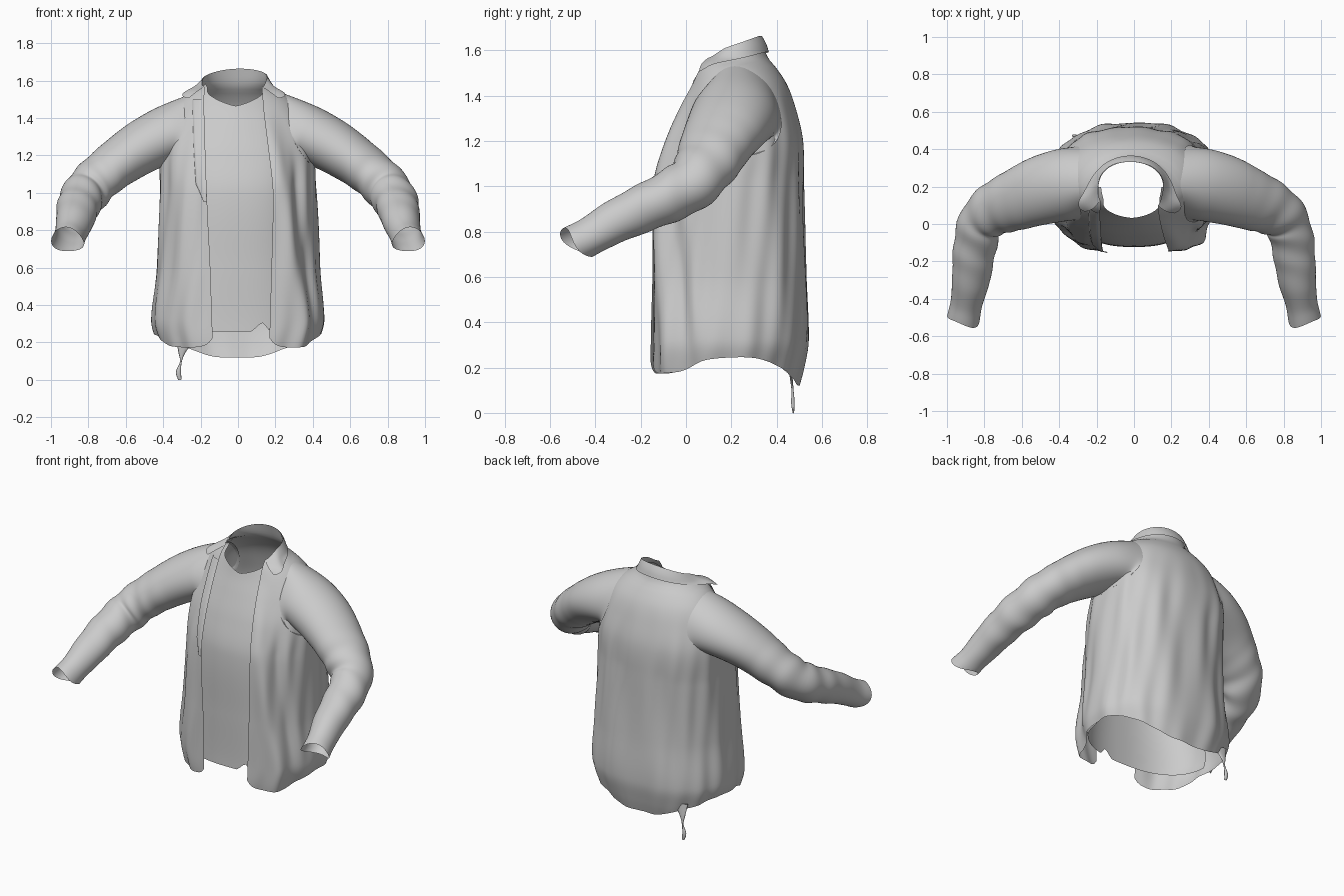
import bpy, math
from math import sin, cos, pi, exp
from mathutils import Vector

cube = bpy.data.objects.get("Cube")
if cube:
    bpy.data.objects.remove(cube, do_unlink=True)

cloth = bpy.data.materials.new("grey cloth")
cloth.use_nodes = True
GREY = (0.6, 0.6, 0.6, 1)
cloth.diffuse_color = GREY
cloth.node_tree.nodes["Principled BSDF"].inputs["Base Color"].default_value = GREY


def lerp_table(table, k):
    """Smooth interpolation of table rows by their first value."""
    if k <= table[0][0]:
        return table[0][1:]
    for i in range(len(table) - 1):
        a, b = table[i], table[i + 1]
        if k <= b[0]:
            p, n = table[max(i - 1, 0)], table[min(i + 2, len(table) - 1)]
            w, h = (k - a[0]) / (b[0] - a[0]), b[0] - a[0]
            out = []
            for j in range(1, len(a)):
                m0 = (b[j] - p[j]) / (b[0] - p[0]) * h
                m1 = (n[j] - a[j]) / (n[0] - a[0]) * h
                out.append((2 * w**3 - 3 * w * w + 1) * a[j] + (w**3 - 2 * w * w + w) * m0
                           + (3 * w * w - 2 * w**3) * b[j] + (w**3 - w * w) * m1)
            return out
    return table[-1][1:]


def sheet(name, point, cols, rows, closed=False):
    """Grid surface from a point(u, v) function."""
    n = cols if closed else cols + 1
    verts = [point(i / cols, j / rows) for j in range(rows + 1) for i in range(n)]
    faces = [(j * n + i, j * n + (i + 1) % n, (j + 1) * n + (i + 1) % n, (j + 1) * n + i)
             for j in range(rows) for i in range(cols)]
    mesh = bpy.data.meshes.new(name)
    mesh.from_pydata(verts, [], faces)
    mesh.materials.append(cloth)
    mesh.shade_smooth()
    obj = bpy.data.objects.new(name, mesh)
    bpy.context.collection.objects.link(obj)


# Body section by height: z, half width, front y, back y, squareness
BODY = [(0.1, .38, -.155, .49, 2.4), (0.2, .43, -.165, .515, 2.4), (0.32, .465, -.165, .535, 2.4),
        (0.6, .435, -.165, .53, 2.4), (1.0, .415, -.15, .525, 2.4), (1.2, .41, -.095, .515, 2.4),
        (1.35, .385, -.035, .48, 2.2), (1.45, .34, .01, .445, 2.1), (1.52, .275, .035, .40, 2),
        (1.57, .19, .05, .36, 2), (1.67, .165, .09, .33, 2)]
# Hem height by angle from the front, in degrees
HEM = [(0, .175), (55, .18), (80, .235), (110, .24), (145, .17), (165, .125), (180, .12)]
# Front opening by height: z, right edge, left edge
EDGE = [(0.2, .135, .17), (0.6, .15, .18), (1.0, .165, .18), (1.4, .17, .15), (1.6, .165, .14)]


def body_point(a, z, out=0.0, folds=1.0):
    hw, yf, yb, power = lerp_table(BODY, z)
    s, c = sin(a), cos(a)
    fade = folds * max(0, min(1, (1.45 - z) / 0.4))
    out += fade * (.004 * sin(11 * a + 4 * z) + .003 * sin(19 * a - 6 * z + 1))
    out += fade * .007 * sin(5 * z + 2 * a) * (1 - c) / 2
    # Ridge on the left front, drifting outwards towards the hem
    crest = .82 - .3 * (z - .2) / .85
    out += fade * (.03 * exp(-((a - crest) / .15) ** 2) - .02 * exp(-((a - crest - .32) / .13) ** 2))
    e = 2 / power
    x = (hw + out) * math.copysign(abs(s) ** e, s)
    y = (yf + yb) / 2 - ((yb - yf) / 2 + out) * math.copysign(abs(c) ** e, c)
    return Vector((x - .015 * max(0, z - 1) / .6, y, z))


def start_angle(z, side, extra=0.0):
    edge = lerp_table(EDGE, z)[side] + extra
    hw, _, _, power = lerp_table(BODY, z)
    return math.asin(min(.97, edge / hw) ** (power / 2))


def around(u, z):
    """Angle going from the left front edge round the back to the right edge."""
    l, r = start_angle(z, 1), start_angle(z, 0)
    return l + u * (2 * pi - l - r)


def top_height(u):
    a = .9 + u * (2 * pi - 1.8)
    return 1.622 - .042 * cos(a) - .03 * exp(-(min(u, 1 - u) / .06) ** 2)


# Open outer shirt
def shirt_point(u, v):
    a = around(u, .5)
    hem = lerp_table(HEM, math.degrees(min(a, 2 * pi - a)))[0]
    hem += .05 * exp(-min(u, 1 - u) / .012)
    z = hem + v * (top_height(u) - hem)
    return body_point(around(u, z), z)


sheet("outer_shirt", shirt_point, 150, 70)


# Folded collar lying over the neck and spreading at the tips
def collar_point(u, v):
    end = exp(-(min(u, 1 - u) / .08) ** 2)
    z = top_height(u) - v * (.07 + .02 * end)
    p = body_point(around(u, z), z, .003 + .012 * sin(pi * min(1, v * 1.3) / 2), 0)
    p.x += math.copysign(.075 * end * v, p.x)
    p.y += .03 * end * v
    p.z += .03 * end * v
    return p


sheet("collar", collar_point, 80, 8)


# Button band on the upper right front edge
def band_point(u, v):
    z = .95 + v * .55
    a = 2 * pi - start_angle(z, 0, .06 * u * min(1, .3 + 4 * v))
    return body_point(a, z, .003 + .006 * min(1, 4 * u, 8 * (1 - u)))


sheet("right_button_band", band_point, 8, 40)


# Inner shirt front with a round neckline and a notch in its hem
def inner_point(u, v):
    a = (u - .5) * pi * .96
    low = .26 + .05 * max(0, 1 - abs(.42 * sin(a) - .1) / .045)
    top = 1.465 + .12 * abs(sin(a)) ** 1.2
    z = low + v * (top - low)
    return body_point(a, z, -.04 + .02 * v**6, 0) + Vector((0, .008 * sin(4 * z) * cos(a), 0))


sheet("inner_shirt", inner_point, 72, 50)


def tube_point(path, ref, u, v, wrinkle=0.0, phase=0.0):
    """Point on a tube along path rows: t, x, y, z, radius sideways, radius upward."""
    def centre(t):
        return Vector(lerp_table(path, t)[:3])

    t = (centre(min(1, v + .02)) - centre(max(0, v - .02))).normalized()
    side = t.cross(ref).normalized()
    up = side.cross(t)
    ra, rb = lerp_table(path, v)[3:]
    a = 2 * pi * u
    bend = exp(-((v - .64) / .16) ** 2)
    w = 1 + wrinkle * (bend * sin(58 * v + 2 * sin(a + phase)) + .4 * v * sin(3 * a + 17 * v))
    return centre(v) + side * (ra * w * cos(a)) + up * (rb * w * sin(a)), t


# Sleeves growing out of the body, bent forward at the elbow, open at the cuffs
SLEEVE = [(0, .34, .215, 1.345, .185, .145), (.16, .43, .20, 1.295, .193, .15),
          (.36, .60, .14, 1.19, .168, .133), (.52, .74, .08, 1.08, .143, .12),
          (.62, .815, .01, 1.0, .122, .12), (.72, .85, -.12, .935, .115, .11),
          (.86, .875, -.31, .845, .10, .095), (.94, .895, -.42, .78, .085, .085),
          (1, .908, -.49, .745, .088, .085)]


def sleeve_point(mirror):
    def point(u, v):
        q, t = tube_point(SLEEVE, Vector((0, 0, 1)), u, v, .04, mirror)
        a = 2 * pi * u
        # Slanted, uneven cuff edge
        q += t * max(0, v - .9) * (.2 * sin(2 * a + 1) + .3 * sin(a))
        # Armhole seam lying on the body, blending into the tube
        seam = body_point(pi / 2 - .78 * cos(a), 1.33 + .20 * sin(a), .002, 0)
        q = q.lerp(seam, max(0, 1 - v / .3) ** 2)
        q.x *= mirror
        return q
    return point


sheet("left_sleeve", sleeve_point(1), 48, 80, True)
sheet("right_sleeve", sleeve_point(-1), 48, 80, True)

# Loose thread hanging from the back hem
THREAD = [(0, -.285, .455, .22, .05, .006), (.3, -.30, .465, .15, .02, .006),
          (.5, -.305, .47, .10, .005, .005), (.8, -.318, .472, .04, .014, .008),
          (1, -.31, .474, 0, .009, .003)]
sheet("hem_thread", lambda u, v: tube_point(THREAD, Vector((0, 1, 0)), u, v)[0], 10, 24, True)
